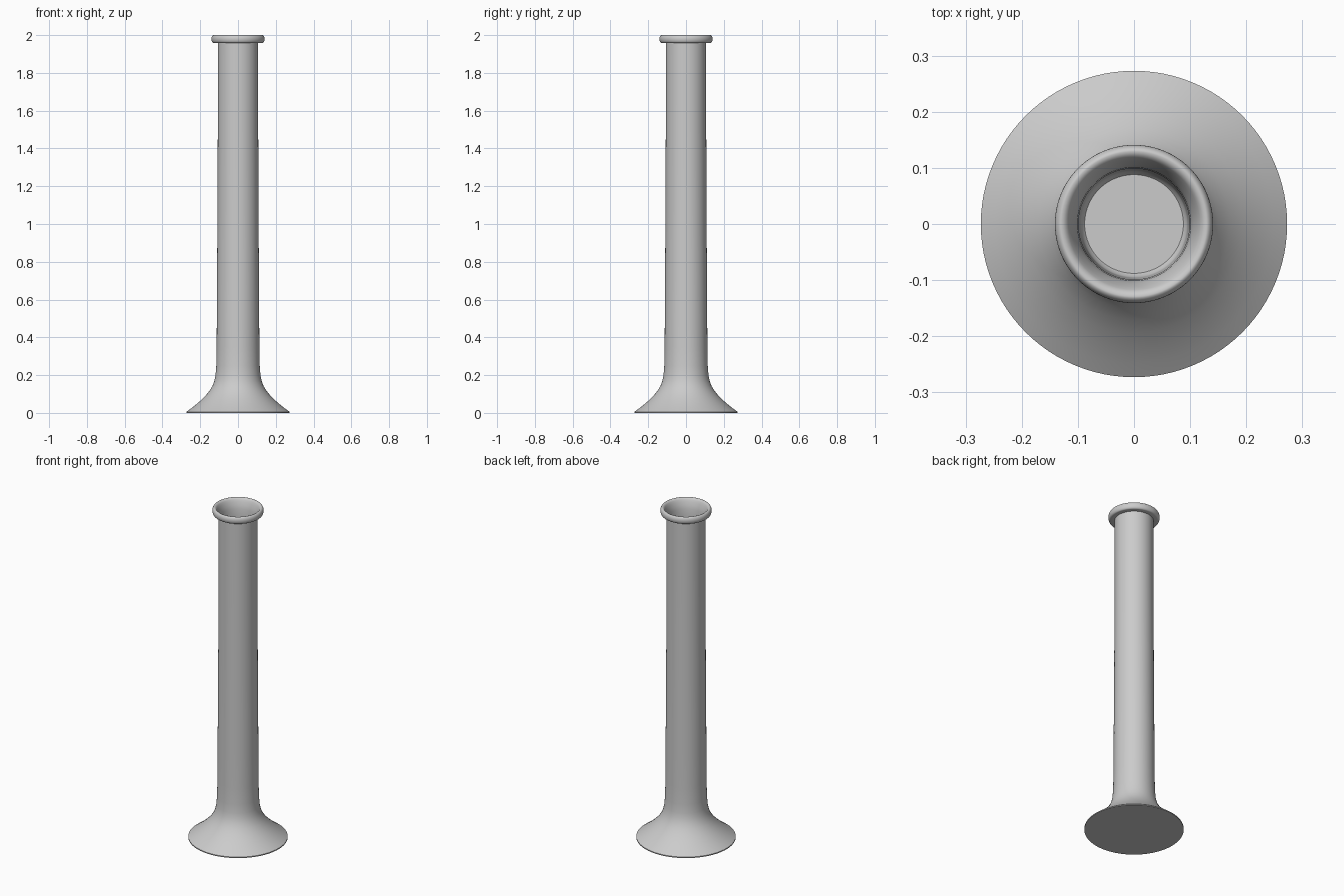
import bpy, bmesh, math

if "Cube" in bpy.data.objects:
    bpy.data.objects.remove(bpy.data.objects["Cube"])

SEGMENTS = 96


def lathe(name, profile):
    """Revolve an (r, z) profile that starts and ends on the axis."""
    bm = bmesh.new()
    rings = []
    for r, z in profile:
        if r == 0:
            rings.append([bm.verts.new((0, 0, z))])
        else:
            rings.append([bm.verts.new((r * math.cos(2 * math.pi * i / SEGMENTS),
                                        r * math.sin(2 * math.pi * i / SEGMENTS), z))
                          for i in range(SEGMENTS)])
    for a, b in zip(rings, rings[1:]):
        for i in range(SEGMENTS):
            j = (i + 1) % SEGMENTS
            if len(a) == 1:
                bm.faces.new((a[0], b[j], b[i]))
            elif len(b) == 1:
                bm.faces.new((a[i], a[j], b[0]))
            else:
                bm.faces.new((a[i], a[j], b[j], b[i]))
    bmesh.ops.recalc_face_normals(bm, faces=bm.faces)
    mesh = bpy.data.meshes.new(name)
    bm.to_mesh(mesh)
    bm.free()
    obj = bpy.data.objects.new(name, mesh)
    bpy.context.collection.objects.link(obj)
    bpy.context.view_layer.objects.active = obj
    obj.select_set(True)
    bpy.ops.object.shade_smooth_by_angle(angle=math.radians(40))
    return obj


# flared foot
foot = [(0, 0), (0.273, 0), (0.273, 0.006), (0.248, 0.024), (0.22, 0.046),
        (0.193, 0.07), (0.17, 0.093), (0.15, 0.118), (0.135, 0.143),
        (0.125, 0.17), (0.119, 0.2), (0.115, 0.25)]
# slim, slightly tapered outer wall
wall = [(0.113, 0.35), (0.112, 0.55), (0.109, 1.0), (0.107, 1.5), (0.107, 1.958)]
# rounded lip
lip = [(0.129 + 0.012 * math.cos(t), 1.979 + 0.021 * math.sin(t))
       for t in (math.radians(a) for a in range(-90, 91, 15))]
# flared mouth, bore and flat inner floor
bore = [(0.122, 1.997), (0.117, 1.99), (0.112, 1.978), (0.106, 1.962),
        (0.101, 1.94), (0.099, 1.9), (0.098, 1.0), (0.096, 0.2),
        (0.094, 0.155), (0.088, 0.148), (0, 0.148)]

lathe("cylinder_vessel", foot + wall + lip + bore)
